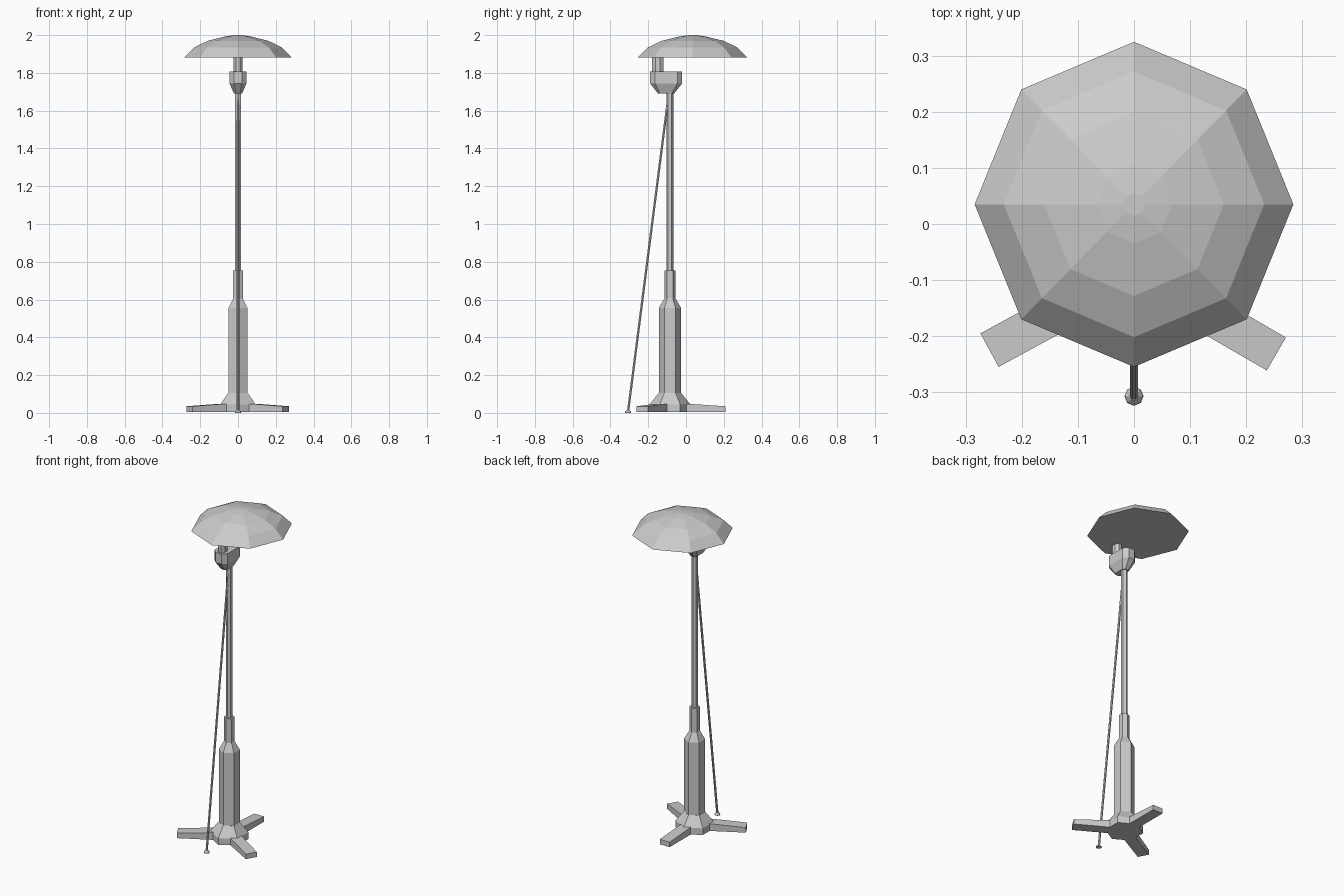
import bpy, bmesh
from math import cos, sin, pi, radians
from mathutils import Vector, Matrix

old = bpy.data.objects.get("Cube")
if old:
    bpy.data.objects.remove(old)

grey = bpy.data.materials.new("light_grey")
grey.use_nodes = True
colour = (0.6, 0.6, 0.6, 1)
grey.diffuse_color = colour
grey.node_tree.nodes["Principled BSDF"].inputs["Base Color"].default_value = colour

AXIS_Y = -0.085


def finish(name, bm):
    bmesh.ops.recalc_face_normals(bm, faces=bm.faces)
    mesh = bpy.data.meshes.new(name)
    bm.to_mesh(mesh)
    bm.free()
    mesh.materials.append(grey)
    obj = bpy.data.objects.new(name, mesh)
    bpy.context.collection.objects.link(obj)
    return obj


def loft(name, rings):
    """Closed solid through rings that share a point count."""
    bm = bmesh.new()
    loops = [[bm.verts.new(p) for p in ring] for ring in rings]
    n = len(loops[0])
    for a, b in zip(loops, loops[1:]):
        for i in range(n):
            j = (i + 1) % n
            bm.faces.new((a[i], a[j], b[j], b[i]))
    bm.faces.new(loops[0][::-1])
    bm.faces.new(loops[-1])
    return finish(name, bm)


def ring(rx, ry, z, y=AXIS_Y, sides=8, turn=0.0):
    return [Vector((rx * cos(turn + 2 * pi * i / sides),
                    y + ry * sin(turn + 2 * pi * i / sides), z)) for i in range(sides)]


def turned(name, profile, y=AXIS_Y, sides=8, turn=0.0, stretch=1.0):
    return loft(name, [ring(r, r * stretch, z, y, sides, turn) for r, z in profile])


def chamfered(hx, y0, y1, cut, z):
    """Rectangle with cut corners."""
    c = cut
    return [(hx, y0 + c, z), (hx, y1 - c, z), (hx - c, y1, z), (c - hx, y1, z),
            (-hx, y1 - c, z), (-hx, y0 + c, z), (c - hx, y0, z), (hx - c, y0, z)]


# Domed shade with a flat underside
turned("shade", [(0.284, 1.882), (0.232, 1.935), (0.16, 1.97), (0.068, 1.993), (0.02, 2.0)],
       y=0.035, stretch=1.02)

# Offset post and head under the shade
loft("shade_post", [ring(0.025, 0.032, z, -0.15, 8, pi / 8) for z in (1.78, 1.92)])
loft("head", [chamfered(0.022, -0.15, -0.062, 0.012, 1.692),
              chamfered(0.045, -0.19, -0.02, 0.025, 1.745),
              chamfered(0.045, -0.19, -0.02, 0.025, 1.808)])

# Column: slim pole, then stepped lower body
turned("pole", [(0.018, 0.74), (0.018, 1.70)], sides=6, turn=pi / 2)
turned("column", [(0.059, 0.09), (0.059, 0.555), (0.03, 0.605), (0.03, 0.755)],
       sides=6, turn=pi / 2)

# Base hub and three tapering feet
turned("base_hub", [(0.108, 0.004), (0.108, 0.045), (0.06, 0.105)], sides=6, turn=pi / 2)
for name, angle in (("left_foot", -30), ("back_foot", 90), ("right_foot", 208.5)):
    def section(x, top):
        return [(x, -0.034, 0.004), (x, 0.034, 0.004), (x, 0.034, top), (x, -0.034, top)]
    foot = loft(name, [section(0.0, 0.05), section(0.1, 0.048), section(0.293, 0.035)])
    foot.data.transform(Matrix.Translation((0, AXIS_Y, 0)) @
                        Matrix.Rotation(radians(angle), 4, 'Z'))

# Slanted front stay with its small pad
loft("stay", [ring(0.007, 0.007, 0.005, -0.307, 6), ring(0.007, 0.007, 1.7, -0.09, 6)])
turned("stay_pad", [(0.017, 0.0), (0.015, 0.007), (0.007, 0.016)], y=-0.307)
